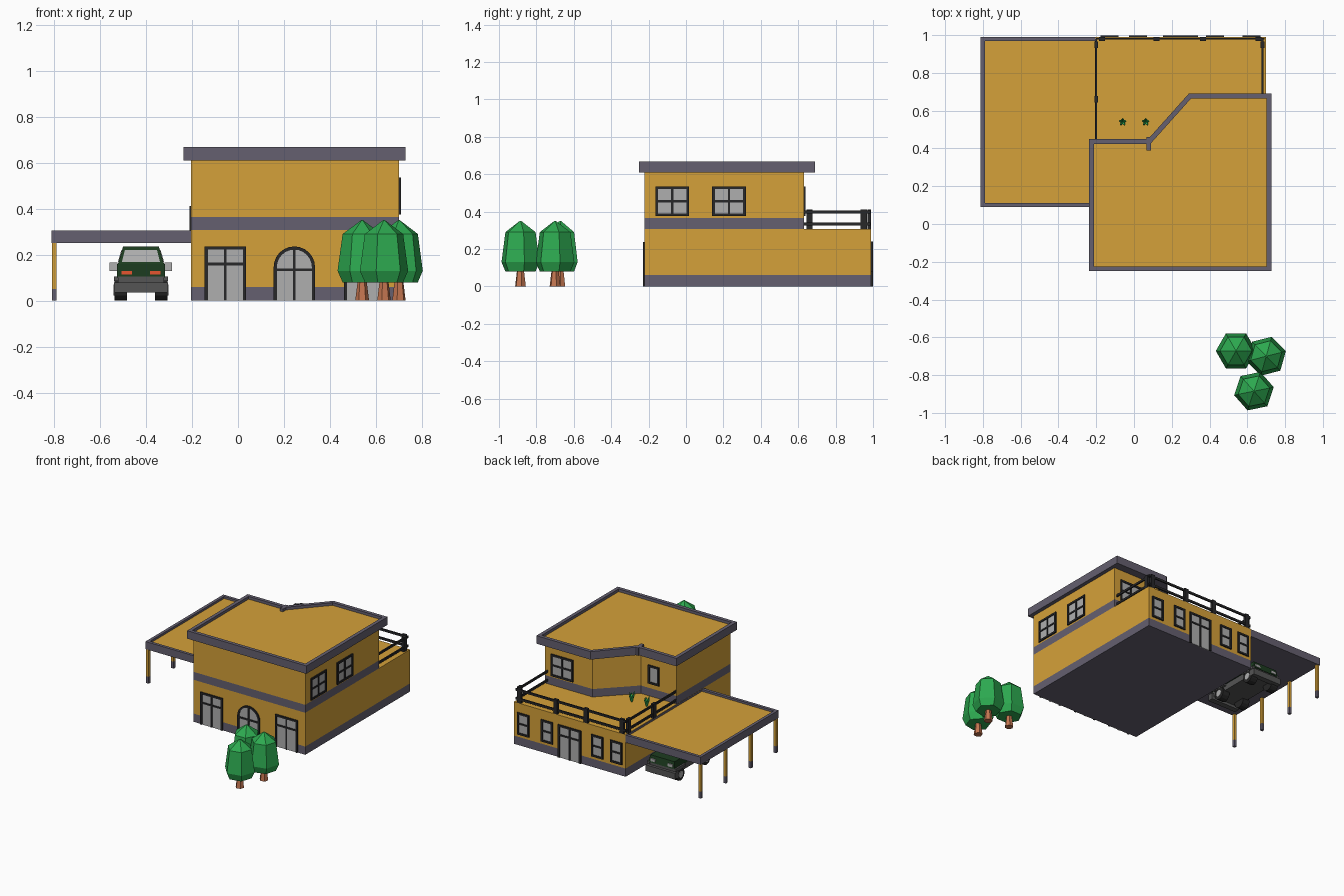
import bpy, bmesh
from math import sin, cos, pi
from mathutils import Vector

if "Cube" in bpy.data.objects:
    bpy.data.objects.remove(bpy.data.objects["Cube"])

COL = dict(ochre=(.665, .356, .041), slate=(.13, .117, .16), frame=(.02, .02, .022), glass=(.43, .43, .43),
           leaf=(.026, .4, .08), bark=(.55, .18, .08), car=(.012, .045, .014), tyre=(.02, .02, .02),
           metal=(.09, .09, .09), red=(.8, .09, .03))
MATS = {}
for key, c in COL.items():
    MATS[key] = bpy.data.materials.new(key)
    MATS[key].diffuse_color = (*c, 1)


def build(name, parts):
    """Each part is (rings, colours): rings lofted in order, capped at both ends."""
    bm = bmesh.new()
    used = []

    def face(vs, c):
        if c not in used:
            used.append(c)
        bm.faces.new(vs).material_index = used.index(c)

    for rings, cols in parts:
        rv = [[bm.verts.new(p) for p in r] for r in rings]
        n = len(rv[0])
        for k in range(len(rv) - 1):
            for i in range(n):
                j = (i + 1) % n
                face((rv[k][i], rv[k][j], rv[k + 1][j], rv[k + 1][i]), cols[min(k, len(cols) - 1)])
        face(rv[0][::-1], cols[0])
        face(rv[-1], cols[-1])
    bmesh.ops.recalc_face_normals(bm, faces=bm.faces)
    me = bpy.data.meshes.new(name)
    bm.to_mesh(me)
    bm.free()
    for c in used:
        me.materials.append(MATS[c])
    ob = bpy.data.objects.new(name, me)
    bpy.context.collection.objects.link(ob)
    return ob


def at(outline, z):
    return [(x, y, z) for x, y in outline]


def rect(x0, x1, y0, y1):
    return [(x0, y0), (x1, y0), (x1, y1), (x0, y1)]


def box(x0, x1, y0, y1, z0, z1, col):
    r = rect(x0, x1, y0, y1)
    return [at(r, z0), at(r, z1)], [col]


def ngon(cx, cy, r, n, rot=0):
    return [(cx + r * cos(rot + 2 * pi * i / n), cy + r * sin(rot + 2 * pi * i / n)) for i in range(n)]


def inset(outline, d):
    """Mitred inward offset of a counter-clockwise outline."""
    out = []
    for i, p in enumerate(outline):
        p, a, b = Vector(p), Vector(outline[i - 1]), Vector(outline[(i + 1) % len(outline)])
        e, f = (p - a).normalized(), (b - p).normalized()
        m, k = Vector((-e.y, e.x)), Vector((-f.y, f.x))
        out.append(tuple(p + (m + k) * d / (1 + m.dot(k))))
    return out


def tray(outline, z0, z1, rim, depth):
    inner = inset(outline, rim)
    return [at(outline, z0), at(outline, z1), at(inner, z1), at(inner, z1 - depth)], ['slate', 'slate', 'slate', 'ochre']


# Storeys with their grey bands
ground = rect(-.205, .70, -.222, .99)
upper = [(-.205, -.222), (.70, -.222), (.70, .63), (.315, .63), (.085, .40), (-.205, .40)]
build('ground_floor', [([at(ground, z) for z in (0, .06, .307)], ['slate', 'ochre'])])
build('upper_floor', [([at(upper, z) for z in (.307, .365, .625)], ['slate', 'ochre'])])

# Roofs with raised rims
roof = [(-.237, -.25), (.728, -.25), (.728, .69), (.29, .69), (.075, .45), (-.237, .45)]
build('main_roof', [tray(roof, .61, .668, .026, .02), box(.065, .09, .39, .46, .61, .668, 'slate')])
build('carport_roof', [tray(rect(-.812, -.185, .09, .99), .25, .305, .022, .015)])

# Carport posts
for i in range(4):
    y = .105 + i * .29
    r = rect(-.81, -.79, y - .01, y + .01)
    build('carport_post', [([at(r, z) for z in (0, .05, .255)], ['slate', 'ochre'])])


def window(name, x, y, ang, w, z0, z1, vbar=True, hbar=None, door=False, arch=False):
    """Framed window centred at x,y on a wall whose outward normal has angle ang."""
    h, t, d = w / 2, .014, .009

    def world(u, dep, z):
        return (x - sin(ang) * u + cos(ang) * dep, y + cos(ang) * u + sin(ang) * dep, z)

    def shape(i):
        zb = z0 if door else z0 + i
        if arch:
            top = [(-(h - i) * cos(pi * k / 12), z1 - h + (h - i) * sin(pi * k / 12)) for k in range(13)]
        else:
            top = [(i - h, z1 - i), (h - i, z1 - i)]
        return [(i - h, zb)] + top + [(h - i, zb)]

    def slab(pts, dep, col):
        return [[world(u, -.004, z) for u, z in pts], [world(u, dep, z) for u, z in pts]], [col]

    o, n = shape(0), shape(t)
    parts = [slab(n, .003, 'glass')]
    for k in range(len(o) - (1 if door else 0)):
        j = (k + 1) % len(o)
        parts.append(slab([o[k], o[j], n[j], n[k]], d, 'frame'))
    b = .006
    if vbar:
        top = hbar if arch else z1 - t
        top = z1 - t if arch else top
        parts.append(slab([(-b, z0), (b, z0), (b, top), (-b, top)], d - .001, 'frame'))
    if hbar:
        parts.append(slab([(t - h, hbar - b), (h - t, hbar - b), (h - t, hbar + b), (t - h, hbar + b)], d - .001, 'frame'))
    build(name, parts)


# Front doors
for x, arch in ((-.055, False), (.245, True), (.55, False)):
    window('front_door', x, -.222, -pi / 2, .18, 0, .236, hbar=.135 if arch else .16, door=True, arch=arch)
# Upper windows: right side, back and the small terrace window
for y in (-.073, .23):
    window('side_window', .70, y, 0, .18, .375, .535, hbar=.455)
window('back_upper_window', .56, .63, pi / 2, .18, .375, .535, hbar=.455)
window('terrace_window', -.02, .40, pi / 2, .09, .40, .535, vbar=False)
# Ground floor back
for x in (-.13, .022, .43, .622):
    window('back_window', x, .99, pi / 2, .095, .08, .24, vbar=False, hbar=.16)
window('back_door', .247, .99, pi / 2, .185, 0, .24, hbar=.165, door=True)

# Terrace railing
rail = []
for z in (.325, .39):
    rail += [box(-.20, .69, .976, .986, z, z + .016, 'frame'),
             box(-.205, -.195, .40, .98, z, z + .016, 'frame'),
             box(.675, .685, .63, .98, z, z + .016, 'frame')]
for x in (-.17, .12, .365, .66):
    rail.append(box(x - .016, x + .016, .97, .99, .305, .412, 'frame'))
for x, y in ((-.2, .66), (-.2, .95), (.68, .95)):
    rail.append(box(x - .01, x + .01, y - .017, y + .017, .305, .412, 'frame'))
build('terrace_railing', rail)

# Terrace plants: a tuft of bent leaves
for cx in (-.06, .062):
    leaves = []
    for k in range(5):
        a = k * 2 * pi / 5 + .3
        rings = [(0, .006, .305), (.012, .008, .345), (.02 if k else .002, .001, .385 if k % 2 else .365)]
        leaves.append(([at(ngon(cx + o * cos(a), .54 + o * sin(a), r, 4), z) for o, r, z in rings], ['leaf']))
    build('terrace_plant', leaves)

# Low-poly trees
for cx, cy, rot in ((.54, -.672, 0), (.70, -.70, .25), (.635, -.885, .2)):
    crown = [(.085, .08), (.107, .13), (.085, .29), (.004, .35)]
    build('tree_crown', [([at(ngon(cx, cy, r, 6, rot), z) for r, z in crown], ['leaf'])])
    build('tree_trunk', [([at(ngon(cx, cy, r, 6, rot), z) for r, z in ((.03, 0), (.019, .09))], ['bark'])])

# Parked car, nose towards the back
cx = -.422
cabin = [at(rect(cx - .1, cx + .1, .44, .75), .16), at(rect(cx - .078, cx + .078, .46, .68), .235)]
build('car_body', [
    box(cx - .1, cx + .1, .435, .88, .055, .105, 'metal'),
    box(cx - .105, cx + .105, .435, .75, .10, .16, 'car'),
    ([at(rect(cx - .105, cx + .105, .75, .885), .10), at(rect(cx - .098, cx + .098, .75, .875), .15)], ['car']),
    (cabin, ['car']),
    box(cx - .118, cx + .118, .42, .46, .035, .08, 'metal'),
    box(cx - .118, cx + .118, .86, .90, .035, .08, 'metal')])


def cabin_pt(s, y0, y1, t, push):
    return (cx + s * (.1 - .022 * t), y0 + (y1 - y0) * t + push, .16 + .075 * t)


glass = []
for y0, y1, p in ((.44, .46, -.003), (.75, .68, .003)):
    q = [(-.85, .1), (.85, .1), (.85, .8), (-.85, .8)]
    glass.append(([[cabin_pt(s, y0, y1, t, k) for s, t in q] for k in (0, p)], ['glass']))
for s in (-1, 1):
    q = [(.48, .1), (.71, .1), (.665, .8), (.48, .8)]
    glass.append(([[(cx + s * (.1 - .022 * t + k), y, .16 + .075 * t) for y, t in q] for k in (0, .003)], ['glass']))
build('car_windows', glass)
trim = []
for s in (-1, 1):
    def side(a, b, *rest):
        return box(*sorted((cx + s * a, cx + s * b)), *rest)
    trim += [side(.04, .085, .43, .44, .113, .13, 'red'),
             side(.05, .09, .875, .887, .11, .13, 'glass'),
             side(.103, .136, .70, .715, .13, .166, 'glass')]
    for y in (.53, .83):
        trim.append(side(.098, .117, y - .055, y + .055, .085, .105, 'metal'))
        for r, a, b, c in ((.045, .06, .116, 'tyre'), (.024, .11, .119, 'glass')):
            trim.append(([[(cx + s * k, u, z) for u, z in ngon(y, .046, r, 12)] for k in (a, b)], [c]))
build('car_wheels_and_trim', trim)

for m in bpy.data.materials:
    if m.users and not m.is_grease_pencil:
        m.use_nodes = True
        m.node_tree.nodes["Principled BSDF"].inputs["Base Color"].default_value = m.diffuse_color
